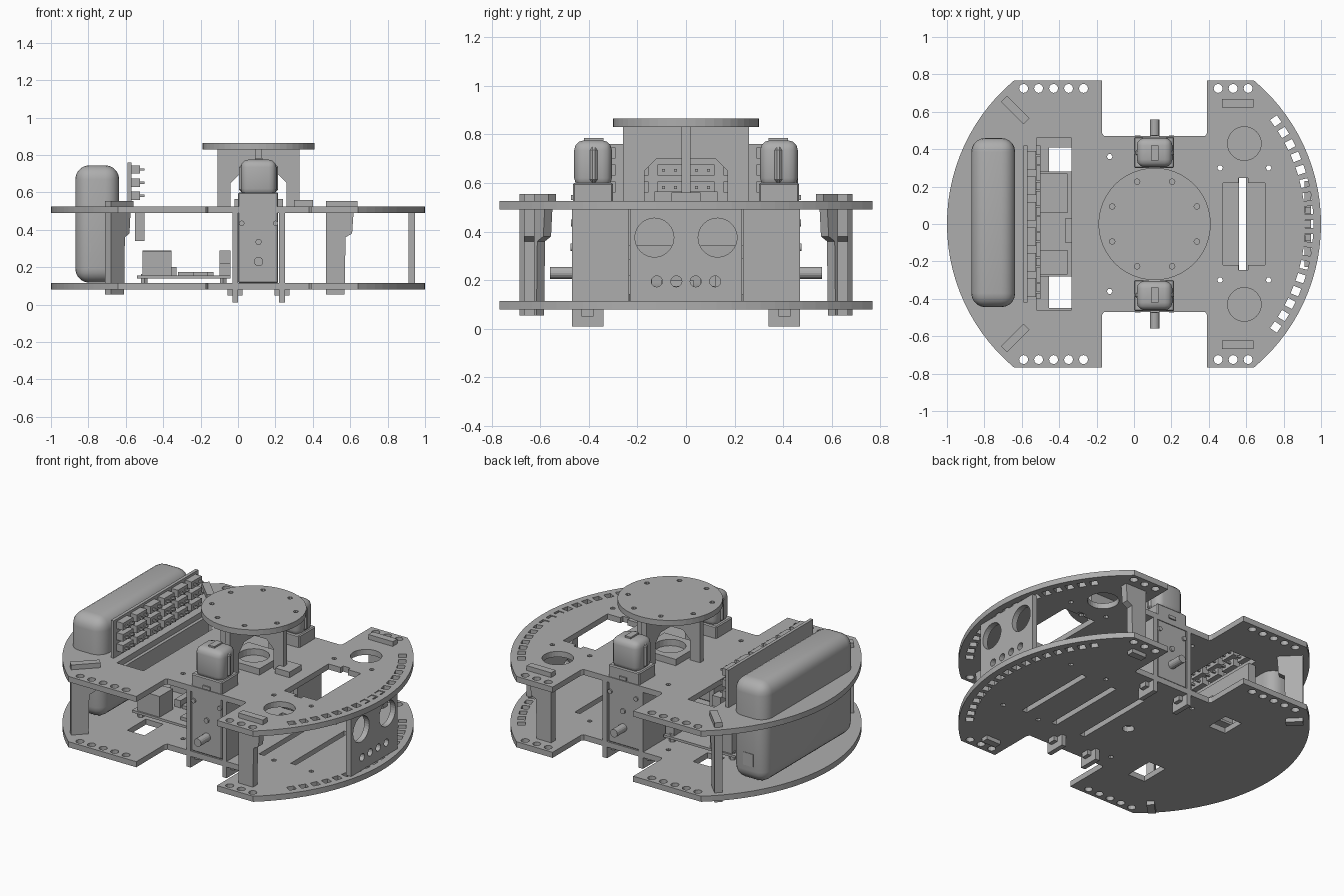
import bpy
import bmesh
from math import sin, cos, pi, radians, sqrt, asin
from mathutils import Matrix, Vector

if "Cube" in bpy.data.objects:
    bpy.data.objects.remove(bpy.data.objects["Cube"], do_unlink=True)

grey = bpy.data.materials.new("plain grey")
grey.use_nodes = True
tone = (0.42, 0.42, 0.42, 1)
grey.diffuse_color = tone
grey.node_tree.nodes["Principled BSDF"].inputs["Base Color"].default_value = tone


def add(name, mesh):
    mesh.materials.clear()
    mesh.materials.append(grey)
    ob = bpy.data.objects.new(name, mesh)
    bpy.context.collection.objects.link(ob)
    return ob


def box(name, x, y, z, bevel=0, segments=1):
    """Box from three (low, high) ranges, with optional rounded edges."""
    lo, hi = Vector((x[0], y[0], z[0])), Vector((x[1], y[1], z[1]))
    bm = bmesh.new()
    bmesh.ops.create_cube(bm, size=1, matrix=Matrix.Translation((lo + hi) / 2) @ Matrix.Diagonal((*(hi - lo), 1)))
    if bevel:
        bmesh.ops.bevel(bm, geom=bm.edges[:], offset=bevel, segments=segments, profile=0.5, affect='EDGES')
    mesh = bpy.data.meshes.new(name)
    bm.to_mesh(mesh)
    bm.free()
    if segments > 2:
        mesh.shade_smooth()
    return add(name, mesh)


def sheet(name, loops, thickness, matrix):
    """Flat sheet: the first loop is the outline, the rest are holes."""
    curve = bpy.data.curves.new(name, 'CURVE')
    curve.dimensions = '2D'
    curve.fill_mode = 'BOTH'
    curve.extrude = thickness / 2
    for loop in loops:
        s = curve.splines.new('POLY')
        s.points.add(len(loop) - 1)
        for p, (u, v) in zip(s.points, loop):
            p.co = (u, v, 0, 1)
        s.use_cyclic_u = True
    temp = bpy.data.objects.new(name, curve)
    bpy.context.collection.objects.link(temp)
    bpy.context.view_layer.update()
    mesh = bpy.data.meshes.new_from_object(temp)
    bpy.data.objects.remove(temp, do_unlink=True)
    bpy.data.curves.remove(curve)
    mesh.shade_flat()
    mesh.transform(matrix)
    return add(name, mesh)


def ring(u, v, r, n=12):
    return [(u + r * cos(2 * pi * i / n), v + r * sin(2 * pi * i / n)) for i in range(n)]


def rect(u0, u1, v0, v1):
    return [(u0, v0), (u1, v0), (u1, v1), (u0, v1)]


def rod(name, a, b, r, n=16):
    a, b = Vector(a), Vector(b)
    bm = bmesh.new()
    turn = (b - a).to_track_quat('Z', 'Y').to_matrix().to_4x4()
    bmesh.ops.create_cone(bm, cap_ends=True, segments=n, radius1=r, radius2=r,
                          depth=(b - a).length, matrix=Matrix.Translation((a + b) / 2) @ turn)
    mesh = bpy.data.meshes.new(name)
    bm.to_mesh(mesh)
    bm.free()
    return add(name, mesh)


def frame(u, v, w, at=(0, 0, 0)):
    """Matrix that sends sheet axes to the given directions."""
    m = Matrix((u, v, w)).transposed().to_4x4()
    m.translation = at
    return m


X, Y, Z = Vector((1, 0, 0)), Vector((0, 1, 0)), Vector((0, 0, 1))
CUT = 0.767
MID = 0.11

# Deck outline: unit disc clipped front and back, with wheel notches
end = asin(CUT)
arc = [end * (i / 14 - 1) for i in range(29)]
corner = [(0.39, CUT), (0.39, 0.485), (0.38, 0.47), (-0.16, 0.47), (-0.17, 0.485), (-0.17, CUT)]
outline = ([(cos(a), sin(a)) for a in arc] + corner
           + [(-cos(a), -sin(a)) for a in arc] + [(u, -v) for u, v in reversed(corner)])

# Holes shared by both decks
shared = []
for side in (-1, 1):
    for u in (-0.59, -0.51, -0.43, -0.35, -0.27, 0.45, 0.53, 0.61):
        shared.append(ring(u, side * 0.725, 0.024))
    for u, v in ((-0.13, 0.36), (0.46, 0.3), (0.72, 0.3)):
        shared.append(ring(u, side * v, 0.015, 6))
for i in range(-8, 9):
    a = radians(4.5 * i)
    shared.append([(0.937 * cos(a) + p * cos(a) - q * sin(a), 0.937 * sin(a) + p * sin(a) + q * cos(a))
                   for p, q in rect(-0.022, 0.022, -0.022, 0.022)])

upper_holes = [ring(0.59, s * 0.43, 0.09, 32) for s in (-1, 1)]
upper_holes.append([(0.475, -0.22), (0.56, -0.22), (0.56, -0.245), (0.61, -0.245), (0.61, -0.22), (0.7, -0.22),
                    (0.7, 0.22), (0.61, 0.22), (0.61, 0.245), (0.56, 0.245), (0.56, 0.22), (0.475, 0.22)])
upper_holes.append(rect(-0.52, -0.335, -0.46, 0.46))
lower_holes = [rect(u - 0.018, u + 0.018, -0.28, 0.25) for u in (0.15, 0.36, 0.58)]
lower_holes += [rect(-0.455, -0.335, -0.45, -0.265), rect(-0.455, -0.335, 0.265, 0.41), ring(0, -0.05, 0.035)]

sheet("lower_deck", [outline] + shared + lower_holes, 0.035, Matrix.Translation((0, 0, 0.0975)))
sheet("upper_deck", [outline] + shared + upper_holes, 0.035, Matrix.Translation((0, 0, 0.5075)))

# Round top table on two crossed arches
table_holes = [ring(MID + 0.245 * cos(a), 0.245 * sin(a), 0.015, 8) for a in [pi / 8 + i * pi / 4 for i in range(8)]]
sheet("top_table", [ring(MID, 0, 0.3, 48)] + table_holes, 0.035, Matrix.Translation((0, 0, 0.8475)))


def arch(wide, gap):
    half = [(wide, 0.83), (wide, 0.525), (gap, 0.525), (gap, 0.65), (gap - 0.05, 0.7)]
    return half + [(-u, v) for u, v in reversed(half)]


sheet("table_arch_across", [arch(0.22, 0.15)], 0.035, frame(X, Z, -Y, (MID, 0, 0)))
sheet("table_arch_along", [arch(0.26, 0.17)], 0.035, frame(Y, Z, X, (MID, 0, 0)))
sheet("table_socket", [[(MID + u, v) for u, v in rect(-0.13, 0.13, -0.13, 0.13)], ring(MID, 0, 0.09, 24)],
      0.04, Matrix.Translation((0, 0, 0.545)))
box("table_foot", (0.3, 0.4), (-0.06, 0.06), (0.525, 0.56))

# Sensor panel between the decks
panel = [rect(-0.23, 0.23, 0.115, 0.49)]
panel += [ring(v, 0.375, 0.08, 32) for v in (-0.13, 0.13)]
panel += [ring(v, 0.195, 0.023) for v in (-0.12, -0.04, 0.04, 0.12)]
sheet("sensor_panel", panel, 0.035, frame(Y, Z, X, (0.93, 0, 0)))
for v in (-0.074, 0, 0.074):
    box("panel_tab", (0.915, 0.945), (v - 0.018, v + 0.018), (0.485, 0.522))

# Drive motors, their brackets and shafts
for s, side in ((-1, "front"), (1, "back")):
    def span(a, b):
        return tuple(sorted((s * a, s * b)))
    box(side + "_gearbox", (0, 0.215), span(0.3, 0.465), (0.115, 0.6), 0.006)
    box(side + "_motor_cap", (0.015, 0.205), span(0.305, 0.46), (0.58, 0.775), 0.04, 3)
    box(side + "_motor_strap", (0.005, 0.215), span(0.36, 0.4), (0.6, 0.75), 0.015)
    box(side + "_motor_terminal", (0.09, 0.13), span(0.34, 0.42), (0.77, 0.785))
    box(side + "_motor_clip", (0.085, 0.135), span(0.46, 0.473), (0.53, 0.55))
    rod(side + "_shaft", (MID, s * 0.4, 0.23), (MID, s * 0.56, 0.23), 0.025)
    rod(side + "_locator", (MID, s * 0.45, 0.335), (MID, s * 0.475, 0.335), 0.016)
    side_plate = [(0.235, 0.49), (0.47, 0.49), (0.47, 0.01), (0.34, 0.01), (0.34, 0.08), (0.235, 0.08)]
    for x in (-0.015, 0.235):
        sheet(side + "_motor_bracket", [[(s * u, v) for u, v in side_plate]], 0.03, frame(Y, Z, X, (x, 0, 0)))
        box(side + "_bracket_foot", (x - 0.04, x + 0.04), span(0.38, 0.43), (0.05, 0.08))
    for x in (0.02, 0.2):
        rod(side + "_bracket_screw", (x, s * 0.45, 0.435), (x, s * 0.474, 0.435), 0.014)

# Flared posts joining the decks
post = [(-0.085, 0.555), (-0.085, 0.055), (0.015, 0.055), (0.02, 0.36), (0.055, 0.38), (0.065, 0.525),
        (0.085, 0.525), (0.085, 0.555)]
for s in (-1, 1):
    sheet("wide_post", [post], 0.045, frame(X, Z, -Y, (0.555, s * 0.645, 0)))
    slant = Vector((1, -s, 0)).normalized()
    sheet("slanted_post", [post], 0.045, frame(slant, Z, slant.cross(Z), (-0.635, s * 0.61, 0)))

# Battery pack with port and switch
box("battery_pack", (-0.87, -0.635), (-0.445, 0.46), (0.117, 0.745), 0.075, 5)
box("battery_port", (-0.79, -0.72), (0.457, 0.463), (0.22, 0.3))
box("battery_button", (-0.795, -0.785), (-0.449, -0.44), (0.28, 0.33))

# Upright wiring board with rows of terminals and pins
box("wiring_board", (-0.59, -0.57), (-0.42, 0.42), (0.525, 0.76))
box("wiring_board_rail", (-0.55, -0.5), (-0.4, 0.42), (0.34, 0.49))
for row in range(3):
    z = 0.56 + row * 0.07
    for col in range(6):
        y = -0.34 + col * 0.136
        box("terminal_block", (-0.57, -0.525), (y - 0.05, y + 0.05), (z, z + 0.045))
        for k in (-1, 1):
            box("terminal_pin", (-0.525, -0.5), (y + k * 0.025 - 0.006, y + k * 0.025 + 0.006), (z + 0.016, z + 0.028))

# Controller board lying on the lower deck
box("controller_board", (-0.54, -0.04), (-0.28, 0.28), (0.14, 0.155))
for y in (-0.25, 0.25):
    for x in (-0.5, -0.08):
        rod("board_standoff", (x, y, 0.11), (x, y, 0.165), 0.02, 6)
box("large_socket", (-0.51, -0.355), (0.06, 0.27), (0.155, 0.29))
box("middle_socket", (-0.51, -0.355), (-0.27, -0.14), (0.155, 0.285))
box("edge_header", (-0.37, -0.33), (-0.1, 0.03), (0.155, 0.2))
box("power_socket", (-0.1, -0.04), (0.12, 0.26), (0.155, 0.29))
box("signal_socket", (-0.1, -0.04), (-0.27, -0.2), (0.155, 0.22))
for x, y in ((-0.28, -0.05), (-0.17, 0.1), (-0.2, -0.18)):
    box("chip", (x - 0.04, x + 0.04), (y - 0.05, y + 0.05), (0.155, 0.175))
